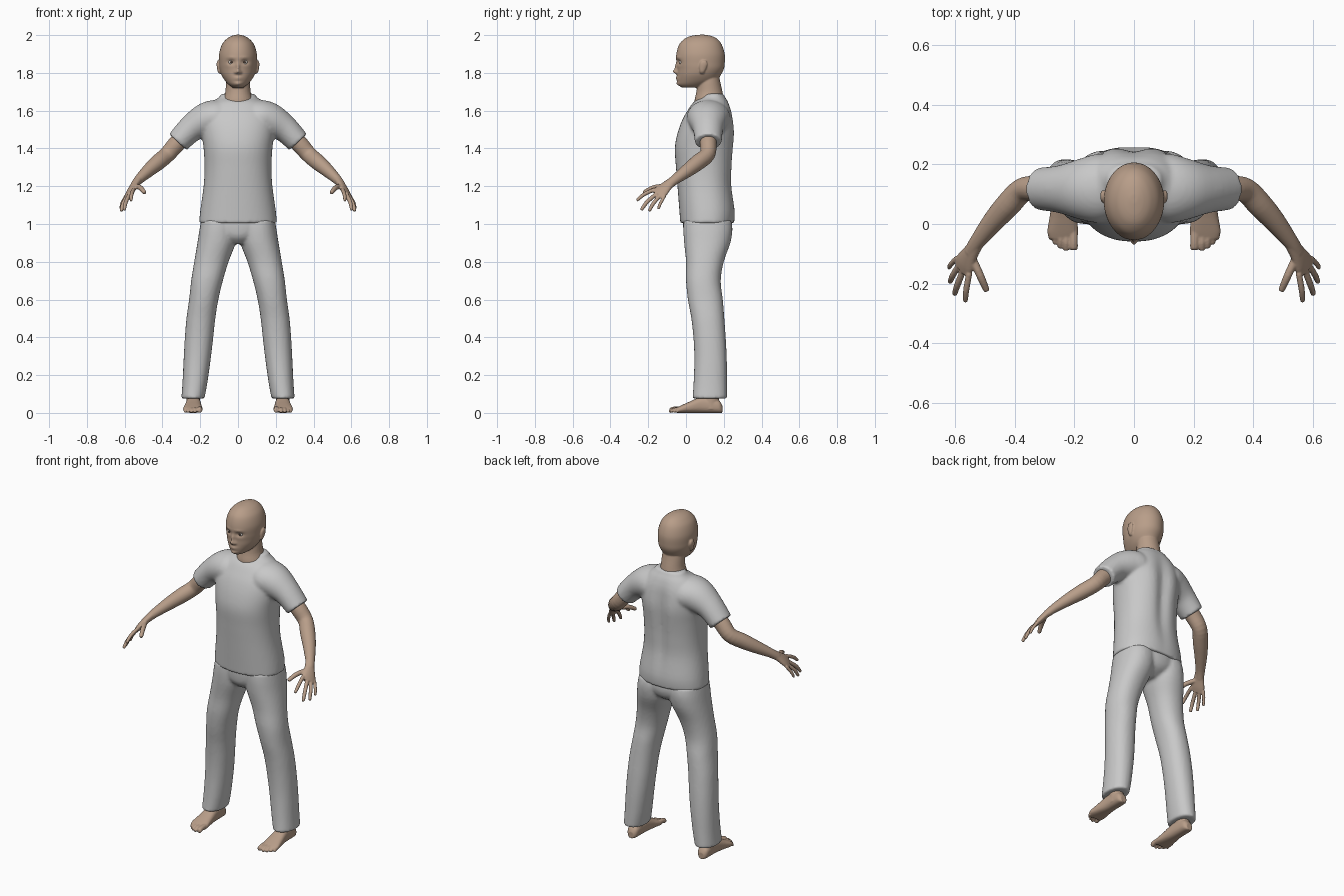
import bpy, bmesh, math
from mathutils import Vector

X, Y, Z = Vector((1, 0, 0)), Vector((0, 1, 0)), Vector((0, 0, 1))


def material(name, rgb):
    m = bpy.data.materials.new(name)
    m.diffuse_color = (*rgb, 1)
    return m


CLOTH = material("grey cloth", (0.58, 0.58, 0.58))
SKIN = material("tan skin", (0.48, 0.34, 0.25))
WHITE = material("eye white", (0.7, 0.66, 0.62))
IRIS = material("dark iris", (0.06, 0.04, 0.03))


def catmull(secs, steps):
    """Smoothly interpolate section tuples (x, y, z, ru, rv)."""
    out = []
    for i in range(len(secs) - 1):
        a, b, c, d = (secs[max(0, min(len(secs) - 1, i + k))] for k in (-1, 0, 1, 2))
        for s in range(steps):
            t = s / steps
            out.append([0.5 * (2 * q + (r - p) * t + (2 * p - 5 * q + 4 * r - w) * t * t
                               + (3 * q - p - 3 * r + w) * t ** 3)
                        for p, q, r, w in zip(a, b, c, d)])
    return out + [list(secs[-1])]


def loft(bm, secs, axes=None, ref=Y, n=32, steps=4, power=2.0, sx=1):
    """Skin superellipse rings along a path; sx = -1 mirrors the part."""
    pts = catmull(secs, steps)
    centres = [Vector(p[:3]) for p in pts]
    rings = []
    for i, p in enumerate(pts):
        if axes:
            u, v = axes
        else:
            t = (centres[min(i + 1, len(pts) - 1)] - centres[max(i - 1, 0)]).normalized()
            u = (ref - t * ref.dot(t)).normalized()
            v = t.cross(u)
        ring = []
        for k in range(n):
            a = 2 * math.pi * k / n
            c, s = math.cos(a), math.sin(a)
            q = (centres[i] + u * (p[3] * math.copysign(abs(c) ** (2 / power), c))
                 + v * (p[4] * math.copysign(abs(s) ** (2 / power), s)))
            ring.append(bm.verts.new((q.x * sx, q.y, q.z)))
        rings.append(ring)
    for a, b in zip(rings, rings[1:]):
        for k in range(n):
            bm.faces.new((a[k], a[(k + 1) % n], b[(k + 1) % n], b[k]))
    bm.faces.new(rings[0])
    bm.faces.new(rings[-1])


def stack(rows):
    """Rows of (z, half width, front y, back y) to upright sections."""
    return [(0, (f + b) / 2, z, w, (b - f) / 2) for z, w, f, b in rows]


def bump(bm, side, bumps):
    """Push front (-1) or back (1) vertices along y with soft bell-shaped dents."""
    for v in bm.verts:
        if (v.co.y - 0.07) * side > 0.02:
            v.co.y += sum(h * math.exp(-((v.co.x - x) / sx) ** 2 - ((v.co.z - z) / sz) ** 2)
                          for x, z, sx, sz, h in bumps)


def finish(bm, name, mat, voxel, smooth):
    """Fuse overlapping lofts into one soft skin."""
    bmesh.ops.recalc_face_normals(bm, faces=bm.faces)
    me = bpy.data.meshes.new(name)
    bm.to_mesh(me)
    bm.free()
    me.materials.append(mat)
    me.shade_smooth()
    ob = bpy.data.objects.new(name, me)
    bpy.context.collection.objects.link(ob)
    r = ob.modifiers.new("fuse", "REMESH")
    r.mode, r.voxel_size, r.use_smooth_shade = "VOXEL", voxel, True
    s = ob.modifiers.new("soften", "SMOOTH")
    s.factor, s.iterations = 0.5, smooth
    return ob


# shirt: torso plus two short sleeves, with a groove along the spine
bm = bmesh.new()
loft(bm, stack([(1.005, .206, -.03, .256), (1.07, .2, -.035, .26), (1.2, .182, -.045, .245),
                (1.3, .177, -.053, .247), (1.4, .182, -.059, .252), (1.48, .192, -.045, .253),
                (1.55, .195, -.02, .247), (1.6, .175, .008, .24), (1.645, .135, .04, .225),
                (1.67, .102, .08, .21), (1.69, .088, .095, .2)]), (X, Y), n=64, power=2.25)
for sx in (1, -1):
    loft(bm, [(.06, .118, 1.56, .1, .09), (.12, .118, 1.562, .115, .095), (.18, .117, 1.545, .102, .09),
              (.25, .117, 1.503, .08, .072), (.318, .118, 1.434, .071, .063)], sx=sx)
bump(bm, 1, [(0, 1.35, .035, .22, -.018), (.08, 1.5, .05, .1, .008), (-.08, 1.5, .05, .1, .008)])
finish(bm, "shirt", CLOTH, .009, 4)

# trousers: pelvis plus two straight legs; rows are z, inner x, outer x, front y, back y
bm = bmesh.new()
loft(bm, stack([(1.05, .185, -.015, .238), (.98, .19, -.015, .245), (.93, .13, -.005, .225),
                (.895, .07, .03, .17)]), (X, Y), n=48)
leg = [(1.02, .005, .195, -.012, .24), (.97, .005, .204, -.014, .246), (.9, .012, .215, -.01, .235),
       (.8, .05, .232, 0, .2), (.7, .08, .248, 0, .184), (.6, .104, .259, .01, .195),
       (.5, .12, .273, .028, .203), (.39, .132, .282, .04, .211), (.28, .145, .288, .044, .216),
       (.16, .162, .294, .04, .217), (.075, .178, .3, .034, .217)]
for sx in (1, -1):
    loft(bm, [((i + o) / 2, (f + b) / 2, z, (o - i) / 2, (b - f) / 2) for z, i, o, f, b in leg],
         (X, Y), sx=sx, power=2.2)
finish(bm, "trousers", CLOTH, .009, 4)

# head and neck, with face shaped by dents and bumps
bm = bmesh.new()
loft(bm, stack([(2.002, .012, .07, .1), (1.995, .035, .025, .135), (1.98, .06, -.008, .165),
                (1.95, .085, -.036, .189), (1.9, .1, -.051, .205), (1.85, .1, -.05, .205),
                (1.82, .097, -.046, .2), (1.79, .088, -.046, .185), (1.76, .07, -.045, .165),
                (1.738, .05, -.04, .13), (1.722, .028, -.02, .1)]), (X, Y), n=128, steps=6)
bump(bm, -1, [(0, 1.807, .013, .012, -.022), (0, 1.83, .009, .022, -.012),
              (0, 1.771, .022, .009, -.01), (0, 1.771, .024, .0025, .005),
              (0, 1.742, .02, .012, -.008)]
     + [q for s in (1, -1) for q in ((.036 * s, 1.857, .02, .013, .012),
                                     (.035 * s, 1.88, .025, .008, -.004),
                                     (.014 * s, 1.802, .007, .006, -.008))])
loft(bm, stack([(1.82, .055, .07, .17), (1.76, .063, .062, .18), (1.7, .067, .055, .193),
                (1.65, .08, .045, .2), (1.6, .085, .05, .2)]), (X, Y))
for sx in (1, -1):  # ears
    loft(bm, [(.092, .085, 1.795, .006, .008), (.1, .086, 1.808, .008, .014),
              (.104, .092, 1.84, .009, .021), (.105, .094, 1.858, .007, .017),
              (.104, .094, 1.866, .003, .008)], (X, Y), n=16, sx=sx)
finish(bm, "head", SKIN, .004, 3)

for side, sx in (("left", 1), ("right", -1)):
    # eye: white ball with the forward-facing cap dark
    bm = bmesh.new()
    bmesh.ops.create_uvsphere(bm, u_segments=24, v_segments=24, radius=.0145)
    bmesh.ops.translate(bm, verts=bm.verts, vec=(.036 * sx, -.0225, 1.857))
    for f in bm.faces:
        f.material_index = int(f.normal.y < -.9)
        f.smooth = True
    me = bpy.data.meshes.new(side + "_eye")
    bm.to_mesh(me)
    bm.free()
    me.materials.append(WHITE)
    me.materials.append(IRIS)
    bpy.context.collection.objects.link(bpy.data.objects.new(side + "_eye", me))

    # arm, palm, fingers and thumb
    bm = bmesh.new()
    loft(bm, [(.27, .118, 1.48, .045, .045), (.325, .118, 1.425, .044, .046), (.375, .113, 1.368, .041, .043),
              (.425, .062, 1.325, .042, .042), (.475, .006, 1.282, .036, .035),
              (.525, -.058, 1.235, .027, .025), (.55, -.095, 1.205, .025, .02)], n=24, sx=sx)
    across = Vector((.05, .07, -.04))
    loft(bm, [(.53, -.068, 1.23, .025, .02), (.55, -.1, 1.203, .031, .019), (.567, -.13, 1.175, .041, .017),
              (.578, -.152, 1.155, .042, .012)], ref=across, n=24, sx=sx)
    for base, mid, tip, r in (
            ((.553, -.165, 1.183), (.563, -.22, 1.158), (.566, -.257, 1.128), .0105),
            ((.572, -.152, 1.162), (.593, -.205, 1.118), (.602, -.234, 1.078), .011),
            ((.585, -.135, 1.152), (.608, -.172, 1.11), (.617, -.193, 1.072), .0105),
            ((.593, -.113, 1.15), (.614, -.135, 1.11), (.621, -.146, 1.083), .009),
            ((.545, -.11, 1.2), (.517, -.172, 1.192), (.496, -.22, 1.168), .0135)):
        end = Vector(tip) + (Vector(tip) - Vector(mid)).normalized() * .005
        loft(bm, [(*base, r, r), (*mid, r, r), (*tip, r * .8, r * .8), (*end, r * .4, r * .4)],
             ref=across, n=12, sx=sx)
    finish(bm, side + "_arm", SKIN, .004, 2)

    # foot with ankle and five toes
    bm = bmesh.new()
    loft(bm, [(.237, .13, .02, .035, .045), (.237, .13, .08, .036, .045), (.235, .128, .16, .04, .045)],
         (X, Y), n=24, sx=sx)
    foot = [(.192, .236, .018, .04), (.175, .236, .032, .065), (.13, .236, .036, .08), (.08, .236, .039, .085),
            (.02, .238, .046, .06), (-.025, .239, .052, .04), (-.05, .238, .046, .028)]
    loft(bm, [(x, y, t / 2, w, t / 2) for y, x, w, t in foot], (X, Z), n=32, power=2.5, sx=sx)
    for x, y, r in ((.203, -.088, .0145), (.228, -.09, .0105), (.247, -.082, .01),
                    (.264, -.069, .0095), (.279, -.053, .009)):
        loft(bm, [(x, -.01, .022, r, r), (x, y + .03, .02, r, r), (x, y + .006, r, r, r),
                  (x, y, r, r * .5, r * .5)], (X, Z), n=12, sx=sx)
    finish(bm, side + "_foot", SKIN, .004, 2)
